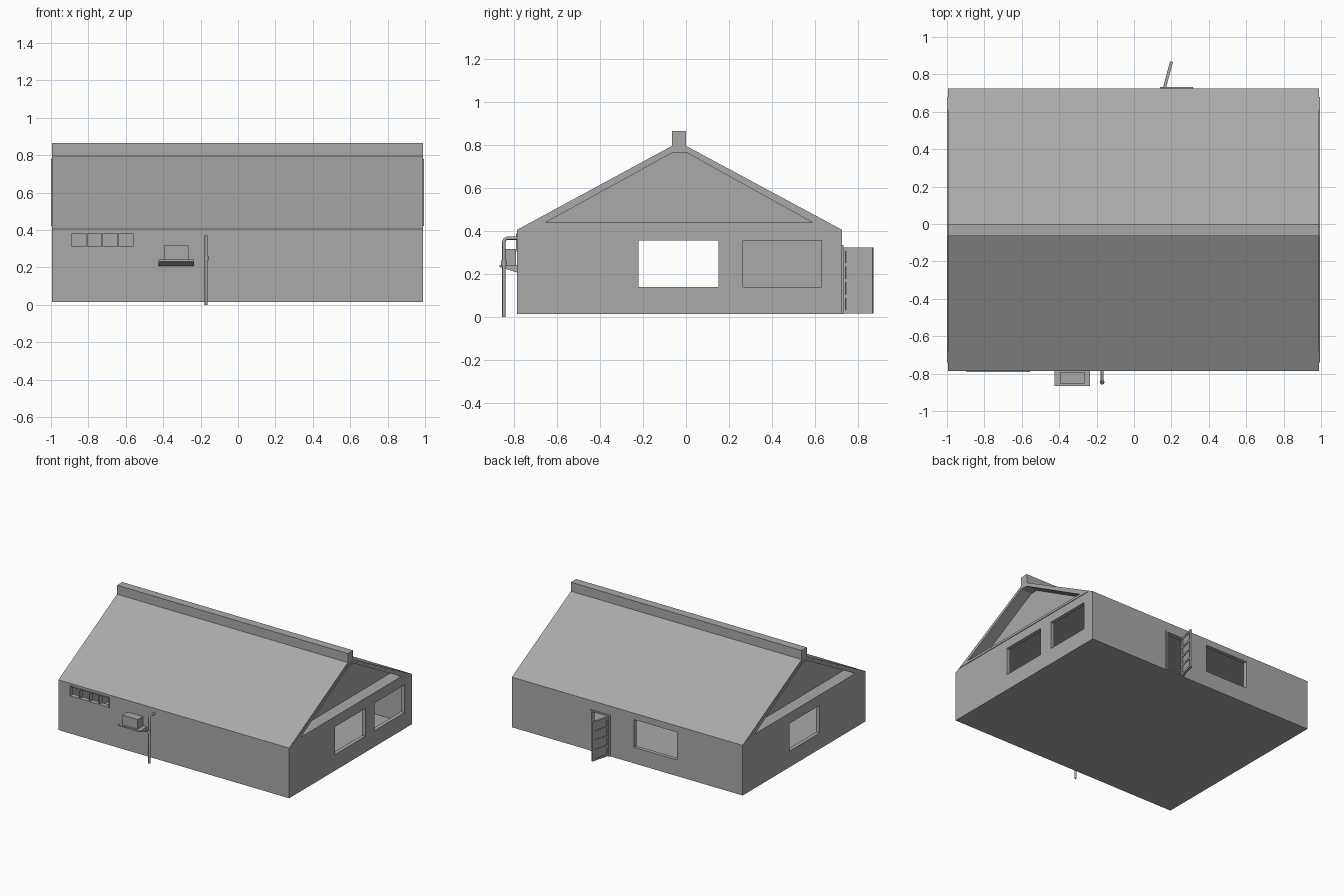
import bpy, bmesh, math
from mathutils import Matrix, Vector

cube = bpy.data.objects.get("Cube")
if cube:
    bpy.data.objects.remove(cube, do_unlink=True)

grey = bpy.data.materials.new("plain grey")
grey.use_nodes = True
grey.diffuse_color = (0.4, 0.4, 0.4, 1)
grey.node_tree.nodes["Principled BSDF"].inputs["Base Color"].default_value = (0.4, 0.4, 0.4, 1)


def finish(name, bm):
    bmesh.ops.recalc_face_normals(bm, faces=bm.faces[:])
    mesh = bpy.data.meshes.new(name)
    bm.to_mesh(mesh)
    bm.free()
    mesh.materials.append(grey)
    obj = bpy.data.objects.new(name, mesh)
    bpy.context.collection.objects.link(obj)
    return obj


def prism(name, profile, x0, x1):
    """Extrude a (y, z) profile along x."""
    bm = bmesh.new()
    face = bm.faces.new([bm.verts.new((x0, y, z)) for y, z in profile])
    ext = bmesh.ops.extrude_face_region(bm, geom=[face])["geom"]
    bmesh.ops.translate(bm, vec=(x1 - x0, 0, 0),
                        verts=[v for v in ext if isinstance(v, bmesh.types.BMVert)])
    return finish(name, bm)


def box(name, x, y, z):
    return prism(name, [(y[0], z[0]), (y[1], z[0]), (y[1], z[1]), (y[0], z[1])], *x)


def cut(targets, cutter):
    for obj in targets:
        mod = obj.modifiers.new("cut", 'BOOLEAN')
        mod.operation = 'DIFFERENCE'
        mod.solver = 'EXACT'
        mod.object = cutter
        bpy.context.view_layer.objects.active = obj
        bpy.ops.object.modifier_apply(modifier=mod.name)
    bpy.data.objects.remove(cutter, do_unlink=True)


def tube(name, points, radius):
    curve = bpy.data.curves.new(name, 'CURVE')
    curve.dimensions = '3D'
    curve.bevel_depth = radius
    curve.bevel_resolution = 2
    curve.use_fill_caps = True
    spline = curve.splines.new('POLY')
    spline.points.add(len(points) - 1)
    for p, co in zip(spline.points, points):
        p.co = (*co, 1)
    curve.materials.append(grey)
    obj = bpy.data.objects.new(name, curve)
    bpy.context.collection.objects.link(obj)
    return obj


FRONT, BACK, RIGHT, LEFT = -0.785, 0.725, -0.995, 0.99
WALL, FLOOR = 0.03, 0.015
GLAZING = (0.14, 0.355)

# House shell with pitched roof and ridge cap
house = prism("house_shell", [(FRONT, FLOOR), (BACK, FLOOR), (BACK, 0.405), (0, 0.795),
                              (0, 0.865), (-0.065, 0.865), (-0.065, 0.795),
                              (FRONT, 0.405)], RIGHT, LEFT)
cut([house], box("room_cutter", (RIGHT + WALL, LEFT - WALL), (FRONT + WALL, BACK - WALL),
                 (FLOOR + 0.01, 0.39)))

# Gable trims and recessed gable ends
outline = [(-0.74, 0.422), (0.68, 0.422), (0, 0.78), (-0.065, 0.78)]
recess = [(-0.65, 0.44), (0.585, 0.44), (0, 0.765), (-0.06, 0.765)]
for side, wall, sign in (("left", LEFT, 1), ("right", RIGHT, -1)):
    trim = prism(side + "_gable_trim", outline, wall - sign * 0.02, wall + sign * 0.005)
    cut([house, trim], prism("recess_cutter", recess, wall - sign * 0.09, wall + sign * 0.1))

# Window openings in the side and back walls
for wall, y in ((LEFT, (-0.22, 0.15)), (LEFT, (0.265, 0.63)), (RIGHT, (-0.22, 0.15))):
    cut([house], box("window_cutter", (wall - 0.05, wall + 0.05), y, GLAZING))
cut([house], box("window_cutter", (-0.43, -0.06), (BACK - 0.05, BACK + 0.05), GLAZING))

# Row of four small front windows in a thin frame
frame = box("small_window_frame", (-0.895, -0.555), (FRONT - 0.006, FRONT + 0.01), (0.305, 0.387))
for i in range(4):
    x = -0.889 + i * 0.0835
    cut([house, frame], box("pane_cutter", (x, x + 0.077), (FRONT - 0.05, FRONT + 0.05),
                            (0.311, 0.381)))

# Doorway and its frame
surround = box("door_frame", (0.14, 0.315), (BACK - 0.02, BACK + 0.007), (FLOOR, 0.335))
cut([house, surround], box("door_cutter", (0.155, 0.3), (BACK - 0.06, BACK + 0.06),
                           (FLOOR + 0.01, 0.323)))

# Open door: thin panel, stiles and rails, swung about its hinge
length, low, high = 0.145, 0.017, 0.322
door = [box("door_panel", (0, length), (-0.003, 0.003), (low, high))]
for i, x in enumerate((0, length - 0.016)):
    door.append(box(f"door_stile_{i + 1}", (x, x + 0.016), (-0.008, 0.008), (low, high)))
for i in range(5):
    z = low + i * (high - low - 0.016) / 4
    door.append(box(f"door_rail_{i + 1}", (0.016, length - 0.016), (-0.008, 0.008), (z, z + 0.016)))
swing = Matrix.Translation(Vector((0.163, BACK + 0.003, 0))) @ Matrix.Rotation(math.radians(75), 4, 'Z')
for part in door:
    part.matrix_world = swing

# Wall shelf with sloping underside, and the box on it
prism("wall_shelf", [(-0.867, 0.242), (FRONT, 0.242), (FRONT, 0.207), (-0.867, 0.232)],
      -0.425, -0.235)
box("shelf_box", (-0.395, -0.265), (-0.853, -0.79), (0.242, 0.317))

# Drainpipe with elbow and collar
px, py = -0.17, -0.846
tube("drainpipe", [(px, py, 0), (px, py, 0.35), (px, py + 0.004, 0.361),
                   (px, py + 0.015, 0.366), (px, FRONT + 0.01, 0.366)], 0.008)
tube("drainpipe_collar", [(px, py, 0.237), (px, py, 0.262)], 0.013)
